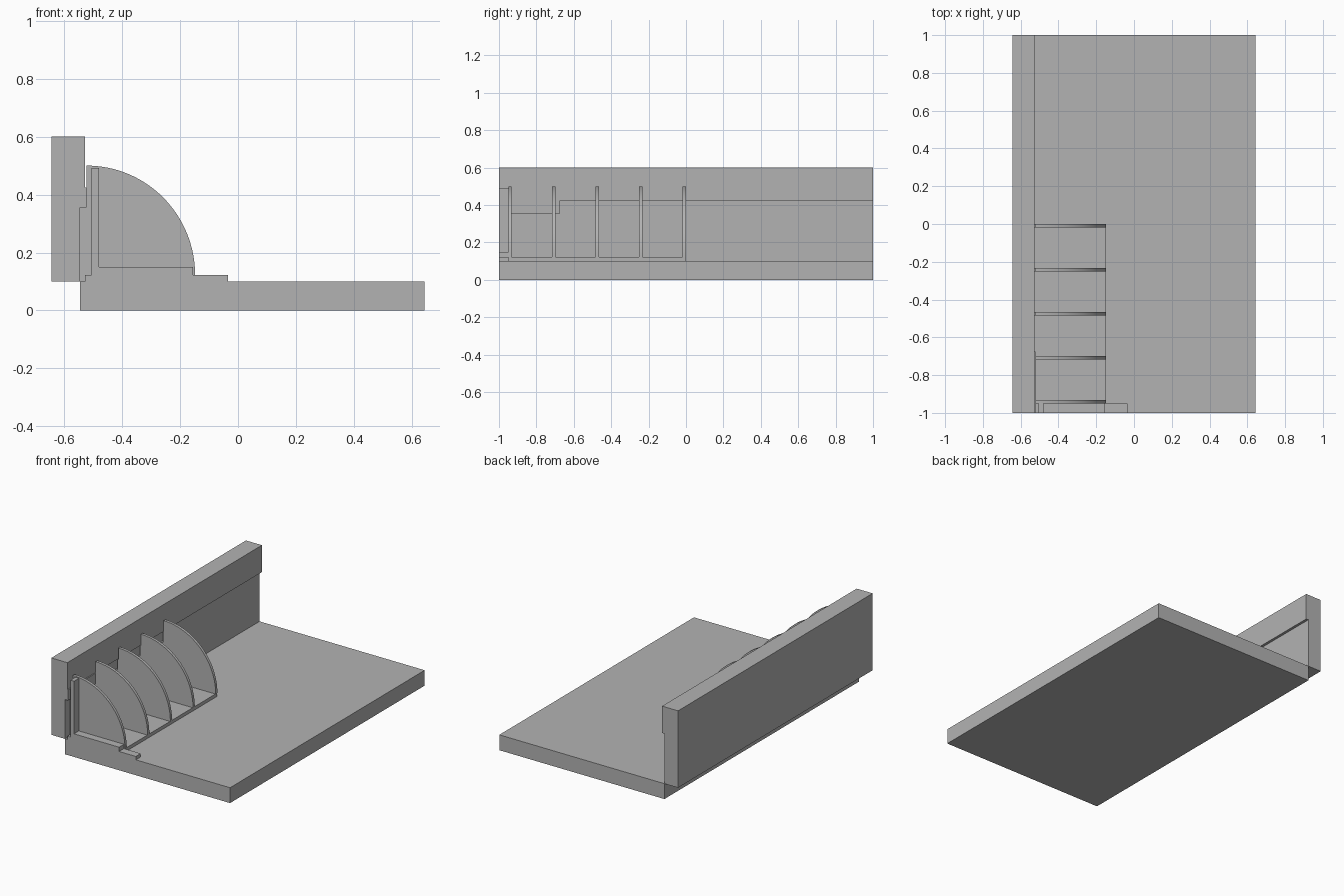
import bpy, bmesh, math

cube = bpy.data.objects.get("Cube")
if cube:
    bpy.data.objects.remove(cube, do_unlink=True)

# Single grey material
grey = bpy.data.materials.new("mid_grey")
grey.use_nodes = True
colour = (0.45, 0.45, 0.45, 1)
grey.diffuse_color = colour
grey.node_tree.nodes["Principled BSDF"].inputs["Base Color"].default_value = colour


def prism(name, profile, y0, y1):
    """Extrude an x-z profile along y."""
    bm = bmesh.new()
    face = bm.faces.new([bm.verts.new((x, y0, z)) for x, z in profile])
    ext = bmesh.ops.extrude_face_region(bm, geom=[face])
    moved = [v for v in ext["geom"] if isinstance(v, bmesh.types.BMVert)]
    bmesh.ops.translate(bm, verts=moved, vec=(0, y1 - y0, 0))
    bmesh.ops.recalc_face_normals(bm, faces=bm.faces)
    mesh = bpy.data.meshes.new(name)
    bm.to_mesh(mesh)
    bm.free()
    mesh.materials.append(grey)
    obj = bpy.data.objects.new(name, mesh)
    bpy.context.collection.objects.link(obj)
    return obj


def box(name, x0, x1, y0, y1, z0, z1):
    return prism(name, [(x0, z0), (x1, z0), (x1, z1), (x0, z1)], y0, y1)


LEFT, RIGHT, STEP, WALL = -0.643, 0.643, -0.545, -0.528
BASE_TOP, FLOOR, LIP = 0.1, 0.122, 0.425

# Base slab and the side wall with its overhanging upper band
box("base_slab", STEP, RIGHT, -1, 1, 0, BASE_TOP)
prism("side_wall", [(LEFT, BASE_TOP), (STEP, BASE_TOP), (STEP, LIP),
                    (WALL, LIP), (WALL, 0.6), (LEFT, 0.6)], -1, 1)
box("wall_front_lip", STEP, WALL + 0.006, -1, -0.675, 0.355, LIP)

# Low floor under the fins and the front tab
box("fin_floor", STEP, -0.15, -0.95, 0, BASE_TOP, FLOOR)
box("front_tab", WALL, -0.035, -1, -0.95, BASE_TOP, FLOOR)

# L-shaped front frame: post and rail
prism("front_frame", [(-0.505, FLOOR), (-0.155, FLOOR), (-0.155, 0.15),
                      (-0.48, 0.15), (-0.48, 0.492), (-0.505, 0.492)], -1, -0.95)

# Quarter-round fins, stepped back into the wall recess
SEGMENTS = 32
arc = []
for i in range(SEGMENTS + 1):
    a = math.pi / 2 * i / SEGMENTS
    arc.append((-0.522 + 0.374 * math.cos(a), FLOOR + 0.378 * math.sin(a)))
profile = arc + [(-0.522, LIP), (WALL, LIP), (WALL, 0.355),
                 (STEP, 0.355), (STEP, FLOOR)]
for i in range(5):
    back = -0.233 * i
    fin = prism(f"fin_{i + 1}", profile, back - 0.018, back)
    bpy.ops.object.select_all(action="DESELECT")
    fin.select_set(True)
    bpy.context.view_layer.objects.active = fin
    bpy.ops.object.shade_smooth_by_angle(angle=math.radians(30))
